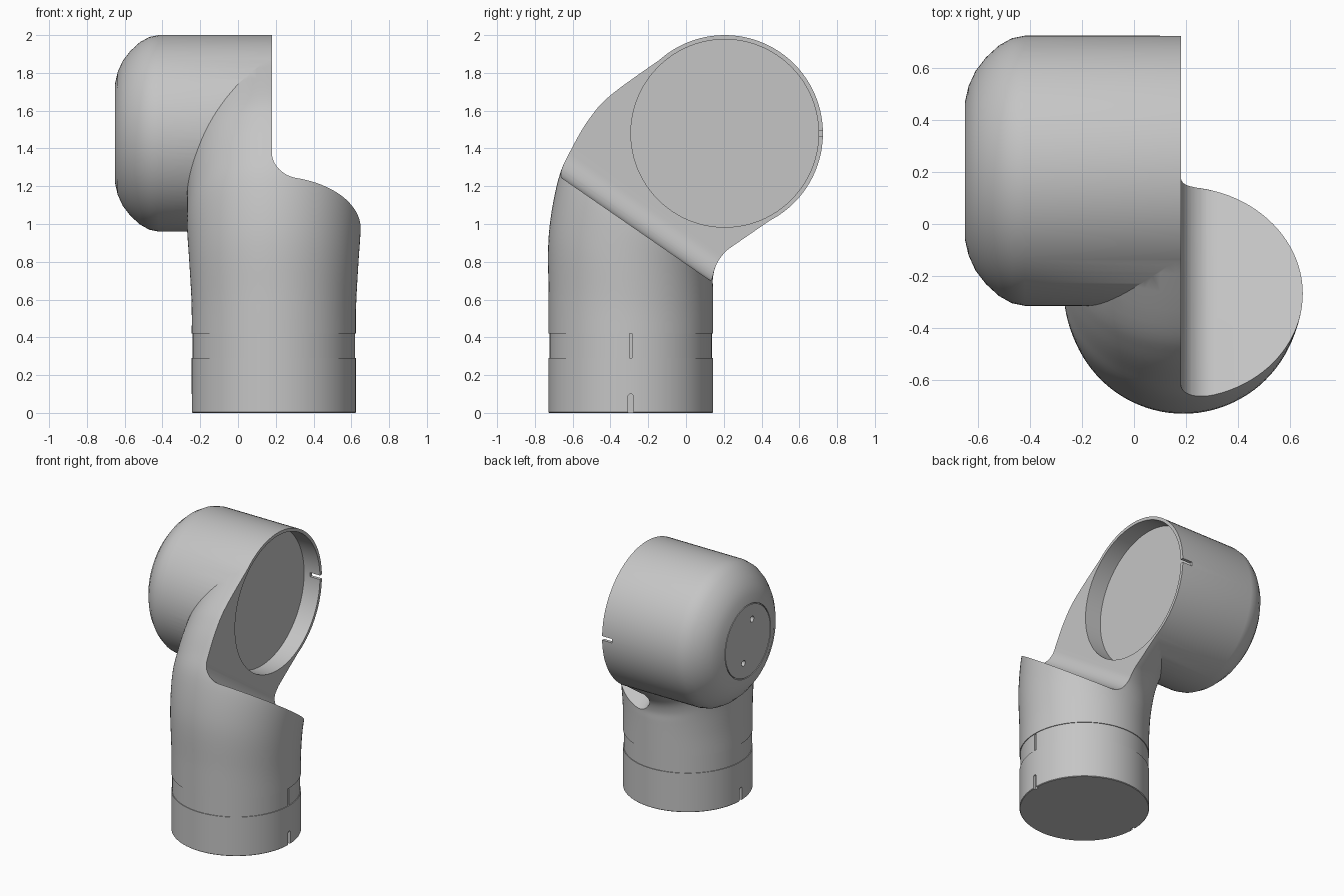
import bpy, bmesh, math
from mathutils import Vector, Matrix

cube = bpy.data.objects.get("Cube")
if cube:
    bpy.data.objects.remove(cube, do_unlink=True)

grey = bpy.data.materials.new("plain_grey")
grey.use_nodes = True
colour = (0.56, 0.56, 0.56, 1)
grey.diffuse_color = colour
grey.node_tree.nodes["Principled BSDF"].inputs["Base Color"].default_value = colour

SEG = 96
BASE_X, BASE_Y = 0.19, -0.2925
HEAD = Vector((0, 0.205, 1.48))


def add(name, bm):
    bmesh.ops.recalc_face_normals(bm, faces=bm.faces)
    mesh = bpy.data.meshes.new(name)
    bm.to_mesh(mesh)
    bm.free()
    mesh.materials.append(grey)
    obj = bpy.data.objects.new(name, mesh)
    bpy.context.collection.objects.link(obj)
    return obj


def skin(name, rings):
    """Closed tube through a list of rings, with flat ends."""
    bm = bmesh.new()
    loops = [[bm.verts.new(p) for p in ring] for ring in rings]
    n = len(loops[0])
    for a, b in zip(loops, loops[1:]):
        for i in range(n):
            j = (i + 1) % n
            bm.faces.new((a[i], a[j], b[j], b[i]))
    bm.faces.new(loops[0])
    bm.faces.new(loops[-1])
    return add(name, bm)


def ring(centre, u, v):
    angles = [2 * math.pi * i / SEG for i in range(SEG)]
    return [centre + u * math.cos(a) + v * math.sin(a) for a in angles]


def lathe(name, origin, axis, u, v, profile):
    return skin(name, [ring(origin + axis * h, u * r, v * r) for h, r in profile])


X, Y, Z = Vector((1, 0, 0)), Vector((0, 1, 0)), Vector((0, 0, 1))


def x_cylinder(name, y, z, r, x0, x1):
    return lathe(name, Vector((0, y, z)), X, Y, Z, [(x0, r), (x1, r)])


def box(name, centre, size):
    bm = bmesh.new()
    bmesh.ops.create_cube(bm, size=1, matrix=Matrix.Translation(centre) @ Matrix.Diagonal((*size, 1)))
    return add(name, bm)


def combine(target, tool, operation="DIFFERENCE"):
    mod = target.modifiers.new("cut", "BOOLEAN")
    mod.operation, mod.object, mod.solver = operation, tool, "EXACT"
    bpy.context.view_layer.objects.active = target
    bpy.ops.object.modifier_apply(modifier=mod.name)
    bpy.data.objects.remove(tool, do_unlink=True)


def spline(keys, steps=5):
    """Smooth curve through the keys."""
    pts = [keys[0]] + keys + [keys[-1]]
    out = []
    for a, b, c, d in zip(pts, pts[1:], pts[2:], pts[3:]):
        for k in range(steps):
            t = k / steps
            out.append(b + (c - a) * t / 2 + (a * 2 - b * 5 + c * 4 - d) * t * t / 2
                       + (b * 3 - a - c * 3 + d) * t ** 3 / 2)
    return out + [keys[-1]]


# Bent neck: outer (y, z), inner (y, z) and sideways radius of each section
sections = [
    ((-0.7275, 0.42), (0.1425, 0.42), 0.435),
    ((-0.7275, 0.62), (0.1425, 0.55), 0.436),
    ((-0.726, 0.95), (0.1425, 0.65), 0.448),
    ((-0.675, 1.24), (0.143, 0.72), 0.46),
    ((-0.60, 1.41), (0.163, 0.79), 0.46),
    ((-0.51, 1.56), (0.21, 0.853), 0.46),
    ((-0.39, 1.69), (0.28, 0.905), 0.46),
    ((-0.084, 1.908), (0.494, 1.052), 0.46),
]
outer = spline([Vector((0, *s[0])) for s in sections])
inner = spline([Vector((0, *s[1])) for s in sections])
widths = spline([Vector((s[2], 0, 0)) for s in sections])
body = skin("joint_body", [ring((p + q) / 2 + X * BASE_X, w, (p - q) / 2)
                           for p, q, w in zip(outer, inner, widths)])

# Sideways head with rounded end and a grooved cap
head_profile = [
    (0.3, 0.52), (-0.42, 0.52), (-0.47, 0.51), (-0.52, 0.482), (-0.57, 0.436),
    (-0.61, 0.384), (-0.637, 0.325), (-0.65, 0.268), (-0.642, 0.268),
    (-0.642, 0.262), (-0.65, 0.262),
]
combine(body, lathe("head", HEAD, X, Y, Z, head_profile), "UNION")

# Side cutaway with a filleted inner corner
normal = Vector((0, 0.568, 0.823))
along = Vector((0, 0.823, -0.568))
origin = Vector((0, -0.29, 0.99))
fillet = 0.13
outline = [(0.18, 1.8)]
for i in range(13):
    a = math.pi * (1 + i / 24)
    outline.append((0.18 + fillet + fillet * math.cos(a), fillet + fillet * math.sin(a)))
outline += [(1.2, 0), (1.2, 1.8)]
combine(body, skin("side_cutter", [[origin + X * x + normal * d + along * s for x, d in outline]
                                   for s in (-1.5, 1.5)]))

# Open socket and its locating notch
combine(body, x_cylinder("socket_cutter", HEAD.y, HEAD.z, 0.497, 0.05, 0.6))
combine(body, box("notch_cutter", (0.2, 0.74, HEAD.z), (0.2, 0.1, 0.03)))

# Two pin holes in the end cap
for side in (-1, 1):
    combine(body, x_cylinder("pin_cutter", HEAD.y - side * 0.05, HEAD.z + side * 0.145,
                             0.021, -0.8, -0.6))

# Base ring and slimmer collar
foot = Vector((BASE_X, BASE_Y, 0))
base = lathe("base_ring", foot, Z, X, Y, [(0, 0.431), (0.004, 0.435), (0.29, 0.435)])
collar = lathe("collar", foot, Z, X, Y, [(0.29, 0.43), (0.42, 0.43)])

# Key slots on both sides of the base, and a slit in the collar
for side in (-1, 1):
    x = BASE_X + side * 0.435
    combine(base, box("slot_cutter", (x, BASE_Y, 0.03), (0.04, 0.03, 0.11)))
    combine(base, x_cylinder("slot_end_cutter", BASE_Y, 0.085, 0.015, x - 0.02, x + 0.02))
combine(collar, box("slit_cutter", (BASE_X + 0.43, BASE_Y, 0.355), (0.03, 0.012, 0.2)))

# Smooth shading with crisp edges
bpy.ops.object.select_all(action="DESELECT")
for obj in (body, base, collar):
    obj.select_set(True)
bpy.context.view_layer.objects.active = body
bpy.ops.object.shade_smooth_by_angle(angle=math.radians(30))
